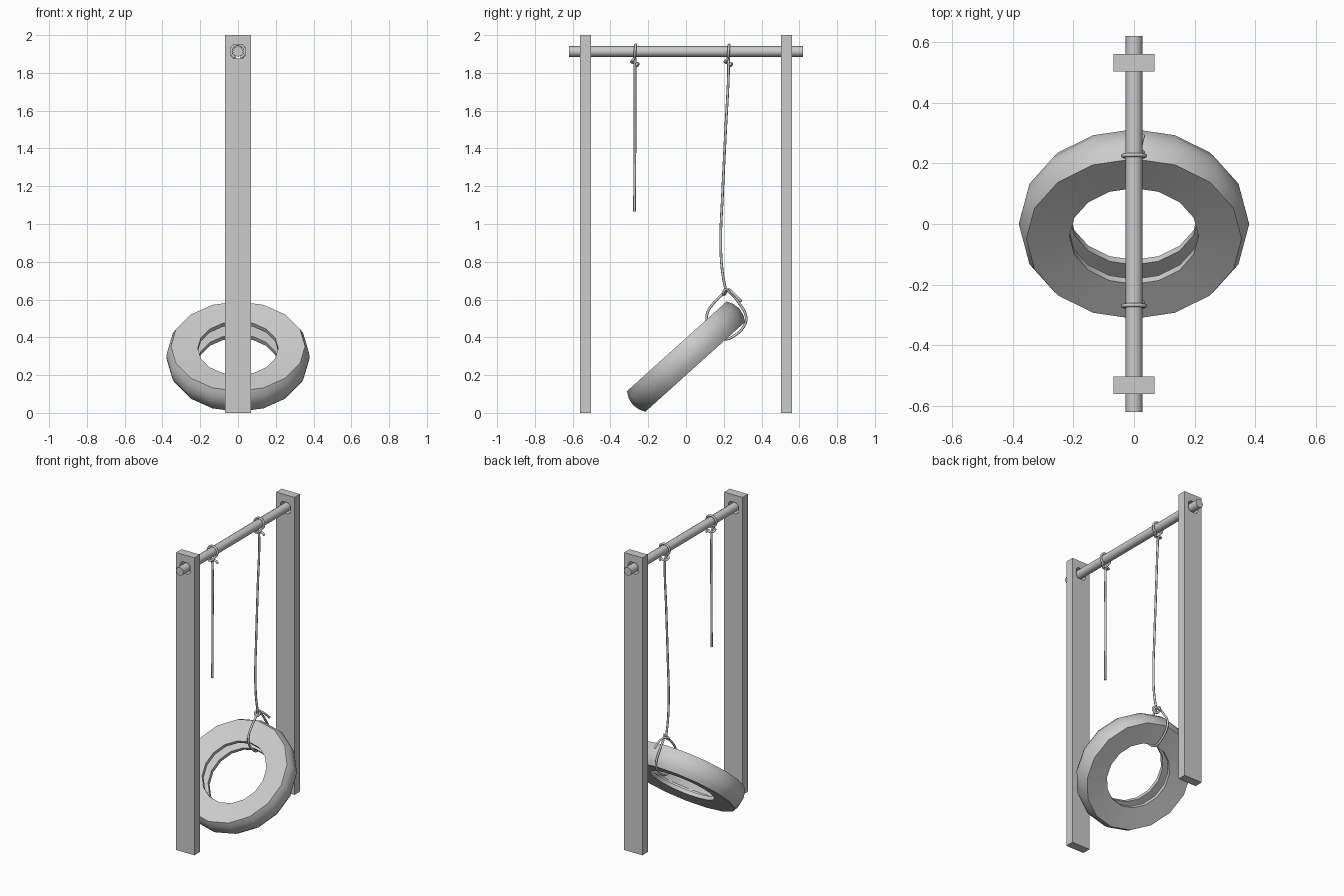
import bpy, bmesh
from math import sin, cos, pi, radians
from mathutils import Matrix

if "Cube" in bpy.data.objects:
    bpy.data.objects.remove(bpy.data.objects["Cube"])

BEAM_Z = 1.913


def mesh_object(name, bm):
    bmesh.ops.recalc_face_normals(bm, faces=bm.faces)
    me = bpy.data.meshes.new(name)
    bm.to_mesh(me)
    bm.free()
    ob = bpy.data.objects.new(name, me)
    bpy.context.collection.objects.link(ob)
    return ob


def smooth(ob, angle):
    bpy.ops.object.select_all(action='DESELECT')
    ob.select_set(True)
    bpy.context.view_layer.objects.active = ob
    bpy.ops.object.shade_smooth_by_angle(angle=radians(angle))


# Posts: plank outline bridged around a square hole with clipped corners
def post(name, y):
    bm = bmesh.new()
    outer = [(-.068, 0), (.068, 0), (.068, 2), (-.068, 2)]
    h, c = .037, .022
    hole = [(-c, -h), (c, -h), (h, -c), (h, c), (c, h), (-c, h), (-h, c), (-h, -c)]
    sides = []
    for yy in (y - .029, y + .029):
        o = [bm.verts.new((x, yy, z)) for x, z in outer]
        i = [bm.verts.new((x, yy, z + BEAM_Z)) for x, z in hole]
        for k in range(4):
            bm.faces.new((o[k], o[(k + 1) % 4], i[2 * k + 1], i[2 * k]))
            bm.faces.new((o[(k + 1) % 4], i[(2 * k + 2) % 8], i[2 * k + 1]))
        sides.append((o, i))
    for a, b in zip(*sides):
        n = len(a)
        for k in range(n):
            bm.faces.new((a[k], a[(k + 1) % n], b[(k + 1) % n], b[k]))
    return mesh_object(name, bm)


post("front_post", -.532)
post("back_post", .532)

# Crossbeam
bm = bmesh.new()
bmesh.ops.create_cone(bm, cap_ends=True, segments=8, radius1=.0285, radius2=.0285, depth=1.24,
                      matrix=Matrix.Translation((0, 0, BEAM_Z)) @ Matrix.Rotation(pi / 2, 4, 'X'))
smooth(mesh_object("crossbeam", bm), 50)

# Tire: hollow shell, closed profile (radius, offset along axle) swept in 16 steps
half = [(.38, 0), (.373, .04), (.355, .073), (.213, .06), (.213, .035), (.335, .048), (.35, 0)]
profile = half + [(r, -w) for r, w in half[-2:0:-1]]
bm = bmesh.new()
N = 16
rings = [[bm.verts.new((r * cos(2 * pi * k / N), r * sin(2 * pi * k / N), w)) for r, w in profile]
         for k in range(N)]
P = len(profile)
for k in range(N):
    a, b = rings[k], rings[(k + 1) % N]
    for j in range(P):
        bm.faces.new((a[j], a[(j + 1) % P], b[(j + 1) % P], b[j]))
bm.transform(Matrix.Translation((0, 0, .298)) @ Matrix.Rotation(radians(42), 4, 'X'))
smooth(mesh_object("tire", bm), 30)


# Ropes: round-bevelled curves
def rope(name, pts, radius=.007):
    cu = bpy.data.curves.new(name, 'CURVE')
    cu.dimensions = '3D'
    cu.bevel_depth = radius
    cu.bevel_resolution = 2
    cu.resolution_u = 5
    cu.use_fill_caps = True
    sp = cu.splines.new('BEZIER')
    sp.bezier_points.add(len(pts) - 1)
    for bp, p in zip(sp.bezier_points, pts):
        bp.co = p
        bp.handle_left_type = bp.handle_right_type = 'AUTO'
    ob = bpy.data.objects.new(name, cu)
    bpy.context.collection.objects.link(ob)


# Loop over the beam, then a knot turn around the hanging strand
def beam_hitch(y):
    loop = [(.036 * sin(t), y + .003 * cos(t), BEAM_Z + .036 * cos(t))
            for t in (radians(d) for d in range(-150, 151, 30))]
    knot = [(.012, y - .012, 1.866), (-.014, y - .018, 1.857), (-.02, y + .005, 1.849),
            (0, y + .018, 1.846), (.02, y + .01, 1.85), (.03, y + .012, 1.835)]
    return loop + knot


strands = [
    ("short", -.27, [(-.27, 1.8), (-.27, 1.45), (-.273, 1.065)]),
    ("long", .225, [(.225, 1.8), (.21, 1.5), (.193, 1.15), (.184, .92), (.191, .76), (.212, .64)]),
]
for name, y, path in strands:
    rope(name + "_rope_hitch", beam_hitch(y))
    rope(name + "_rope", [(-.018, y, BEAM_Z - .031), (-.004, y, 1.85)]
         + [(0, yy, z) for yy, z in path])

# Loop tied around the tire, with a knot and loose tail
loop = [(0, .212, .645), (0, .15, .585), (0, .112, .525), (0, .115, .475), (0, .15, .425),
        (0, .205, .391), (0, .255, .408), (0, .31, .465), (0, .318, .51), (0, .285, .575),
        (.006, .225, .645), (.018, .208, .653), (.012, .2, .635), (-.014, .205, .628),
        (-.018, .222, .65), (.012, .245, .638), (.03, .292, .59)]
rope("tire_rope_loop", loop)
